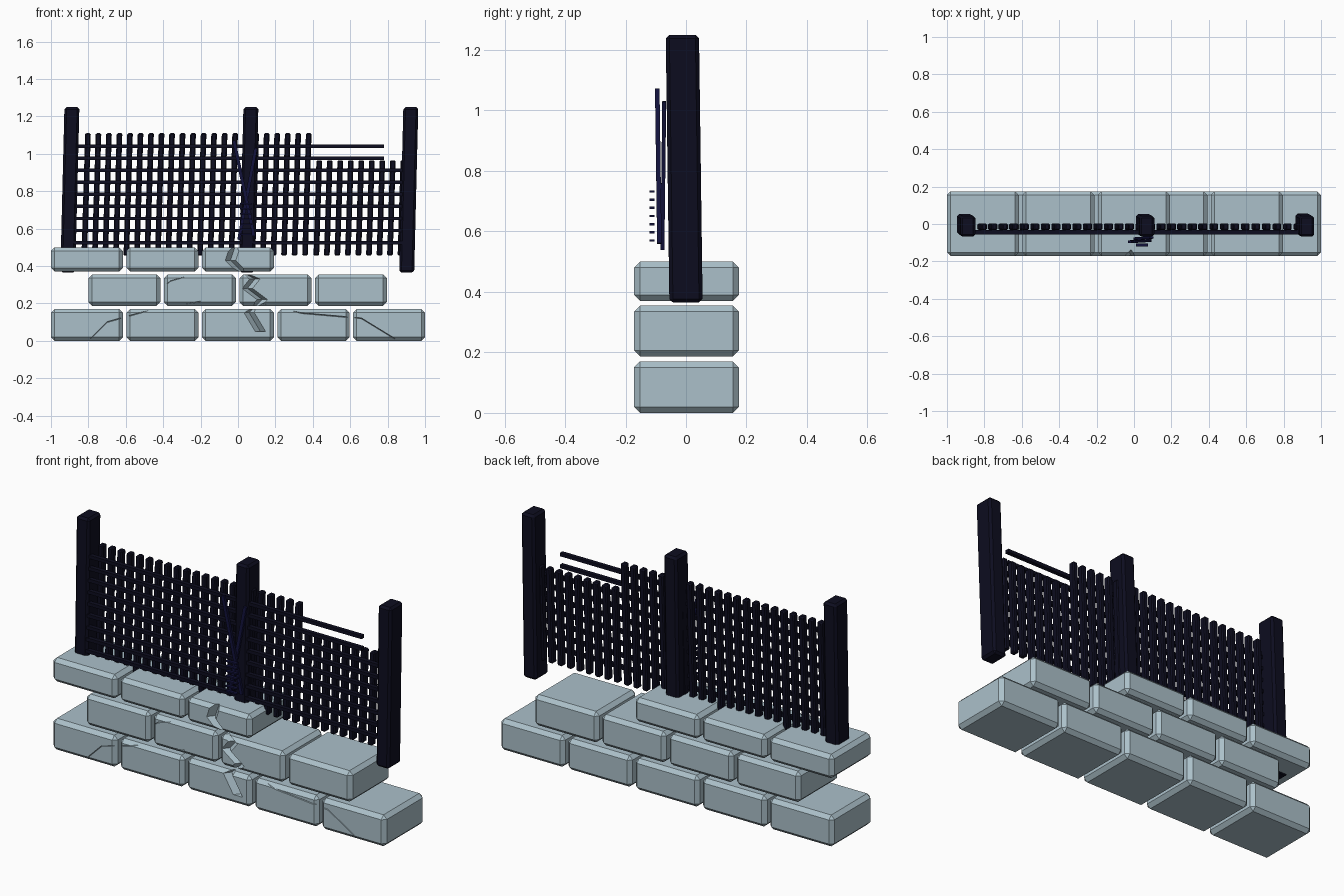
import bpy, bmesh, math
from mathutils import Matrix, Vector

if "Cube" in bpy.data.objects:
    bpy.data.objects.remove(bpy.data.objects["Cube"])


def material(name, rgb):
    m = bpy.data.materials.new(name)
    m.diffuse_color = (*rgb, 1)
    m.use_nodes = True
    m.node_tree.nodes["Principled BSDF"].inputs["Base Color"].default_value = m.diffuse_color
    return m


STONE = material("pale_blue_stone", (0.41, 0.53, 0.59))
IRON = material("dark_wood", (0.004, 0.004, 0.014))
NAVY = material("navy_wood", (0.006, 0.006, 0.045))


def box(bm, x0, x1, y0, y1, z0, z1, lean=(0, 0)):
    """Add a box whose top is shifted by lean in x and y."""
    made = bmesh.ops.create_cube(bm, size=1)
    for v in made["verts"]:
        t = v.co.z + 0.5
        v.co = Vector((x0 + (x1 - x0) * (v.co.x + 0.5) + lean[0] * t,
                       y0 + (y1 - y0) * (v.co.y + 0.5) + lean[1] * t,
                       z0 + (z1 - z0) * t))


def bar(bm, a, b, w, d):
    """Add a square bar from point a to point b, lying near the xz plane."""
    a, b = Vector(a), Vector(b)
    u = (b - a).normalized()
    s = Vector((0, 1, 0)).cross(u).normalized()
    f = u.cross(s)
    rot = Matrix((s, f, u)).transposed().to_4x4()
    size = Matrix.Diagonal((w, d, (b - a).length, 1))
    bmesh.ops.create_cube(bm, size=1,
                          matrix=Matrix.Translation((a + b) / 2) @ rot @ size)


def finish(bm, name, mat, bevel=0.0):
    if bevel:
        bmesh.ops.bevel(bm, geom=bm.edges[:], offset=bevel, segments=1,
                        affect='EDGES', profile=0.5)
    bmesh.ops.recalc_face_normals(bm, faces=bm.faces[:])
    me = bpy.data.meshes.new(name)
    bm.to_mesh(me)
    bm.free()
    me.materials.append(mat)
    ob = bpy.data.objects.new(name, me)
    bpy.context.collection.objects.link(ob)
    return ob


# Stone courses
bm = bmesh.new()
for start, count, z0, z1 in ((-1.0, 5, 0.0, 0.17), (-0.8, 4, 0.187, 0.355),
                             (-1.0, 3, 0.37, 0.5)):
    for i in range(count):
        x = start + 0.4037 * i
        box(bm, x, x + 0.385, -0.172, 0.175, z0, z1)
bricks = finish(bm, "stone_bricks", STONE, 0.02)


# Cracks in the front face, cut as V-shaped grooves
def crack(name, path, width, depth, upright):
    bm = bmesh.new()
    rings = []
    for x, z in path:
        off = (width, 0) if upright else (0, width)
        rings.append([bm.verts.new((x - off[0], -0.2, z - off[1])),
                      bm.verts.new((x + off[0], -0.2, z + off[1])),
                      bm.verts.new((x, -0.172 + depth, z))])
    for p, q in zip(rings, rings[1:]):
        for k in range(3):
            n = (k + 1) % 3
            bm.faces.new((p[k], p[n], q[n], q[k]))
    bm.faces.new(rings[0])
    bm.faces.new(rings[-1])
    cutter = finish(bm, name, STONE)
    cutter.hide_render = True
    cutter.hide_viewport = False
    cutter.display_type = 'WIRE'
    mod = bricks.modifiers.new(name, 'BOOLEAN')
    mod.operation = 'DIFFERENCE'
    mod.solver = 'EXACT'
    mod.object = cutter
    return cutter


cutters = [
    crack("main_crack", [(-0.01, 0.52), (-0.04, 0.43), (0.02, 0.37),
                         (0.09, 0.33), (0.05, 0.28), (0.13, 0.22),
                         (0.06, 0.15), (0.12, 0.05)], 0.05, 0.035, True),
    crack("right_crack", [(0.13, 0.2), (0.34, 0.148), (0.66, 0.12),
                          (0.84, 0.01)], 0.008, 0.012, False),
    crack("left_crack", [(-0.79, 0.01), (-0.7, 0.1), (-0.45, 0.17),
                         (-0.2, 0.21)], 0.008, 0.012, False),
    crack("upper_crack", [(-0.41, 0.28), (-0.36, 0.32), (-0.29, 0.34)],
          0.006, 0.01, False)]
bpy.context.view_layer.objects.active = bricks
for m in list(bricks.modifiers):
    bpy.ops.object.modifier_apply(modifier=m.name)
for c in cutters:
    bpy.data.objects.remove(c)

# Three leaning posts
for name, x in (("left_post", -0.91), ("middle_post", 0.047),
                ("right_post", 0.902)):
    bm = bmesh.new()
    box(bm, x - 0.04, x + 0.04, -0.055, 0.055, 0.365, 1.25, (0.022, -0.012))
    finish(bm, name, IRON, 0.012)

# Upright slats, shorter on the broken right side
bm = bmesh.new()
for i in range(31):
    x = -0.802 + 0.0562 * i
    top = 1.11 if i < 22 else 0.965
    lean = 0.02 * (top - 0.455) / 0.655
    box(bm, x - 0.015 - lean, x + 0.015 - lean, -0.033, 0.004,
        0.455, top, (lean, 0))
finish(bm, "fence_slats", IRON, 0.006)

# Horizontal rails, the top two ending short of the right post
bm = bmesh.new()
for i in range(9):
    z = 0.525 + 0.0645 * i
    box(bm, -0.89, 0.78 if i > 6 else 0.89, -0.055, -0.032,
        z - 0.009, z + 0.009)
finish(bm, "fence_rails", IRON)

# Crossed strips and short rungs tied in front of the middle post
bm = bmesh.new()
bar(bm, (-0.022, -0.095, 1.07), (0.085, -0.088, 0.56), 0.018, 0.015)
bar(bm, (0.095, -0.072, 1.03), (0.005, -0.078, 0.54), 0.018, 0.013)
finish(bm, "crossed_strips", NAVY)
bm = bmesh.new()
for i in range(7):
    z = 0.57 + 0.027 * i
    box(bm, 0.01, 0.075, -0.12, -0.104, z - 0.004, z + 0.004)
finish(bm, "small_rungs", NAVY)
